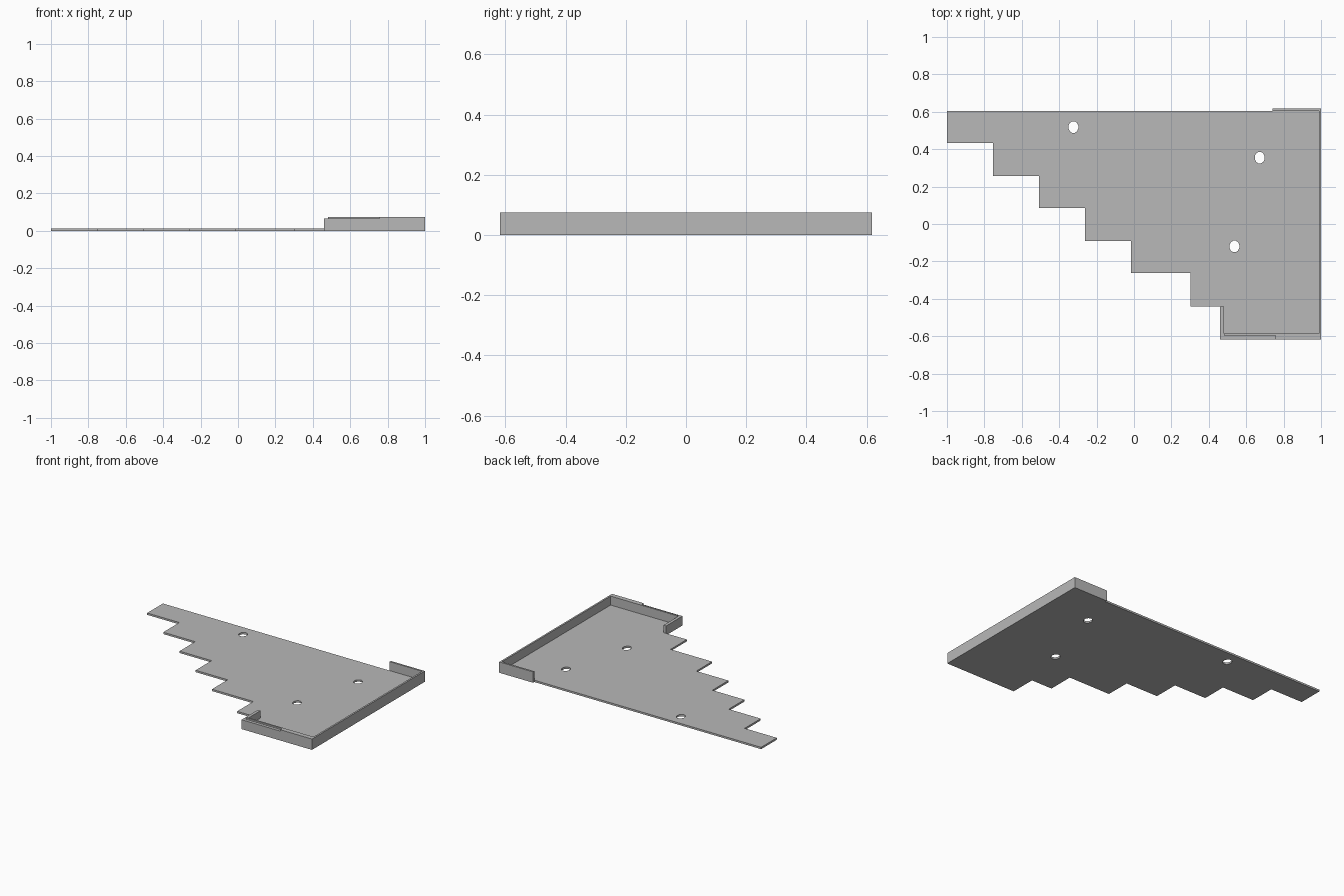
import bpy, bmesh, math

cube = bpy.data.objects.get("Cube")
if cube:
    bpy.data.objects.remove(cube, do_unlink=True)

GREY = (0.48, 0.48, 0.48, 1)
mat = bpy.data.materials.new("plain grey")
mat.use_nodes = True
mat.diffuse_color = GREY
mat.node_tree.nodes["Principled BSDF"].inputs["Base Color"].default_value = GREY


def prism(name, outline, z0, z1):
    """Extrude a flat outline from z0 up to z1."""
    bm = bmesh.new()
    face = bm.faces.new([bm.verts.new((x, y, z0)) for x, y in outline])
    top = bmesh.ops.extrude_face_region(bm, geom=[face])["geom"]
    verts = [v for v in top if isinstance(v, bmesh.types.BMVert)]
    bmesh.ops.translate(bm, verts=verts, vec=(0, 0, z1 - z0))
    bmesh.ops.recalc_face_normals(bm, faces=bm.faces)
    mesh = bpy.data.meshes.new(name)
    bm.to_mesh(mesh)
    bm.free()
    mesh.materials.append(mat)
    obj = bpy.data.objects.new(name, mesh)
    bpy.context.collection.objects.link(obj)
    return obj


def box_outline(x0, x1, y0, y1):
    return [(x0, y0), (x1, y0), (x1, y1), (x0, y1)]


THICK, LOW, HIGH = 0.013, 0.065, 0.075
BACK, FRONT, SIDE = 0.605, -0.585, 0.988
EDGE = 0.618

# Floor plate with a stepped diagonal edge
steps = [(-1, 0.433), (-0.753, 0.257), (-0.508, 0.085), (-0.262, -0.09),
         (-0.016, -0.262), (0.302, -0.44)]
outline = [(-1, BACK)]
for i, (x, y) in enumerate(steps):
    next_x = steps[i + 1][0] if i + 1 < len(steps) else 0.46
    outline += [(x, y), (next_x, y)]
outline += [(0.46, FRONT), (SIDE, FRONT), (SIDE, BACK)]
plate = prism("floor_plate", outline, 0, THICK)

# Slightly elongated bolt holes
for i, (cx, cy) in enumerate([(-0.324, 0.518), (0.672, 0.355), (0.537, -0.12)]):
    ring = []
    for k in range(12):
        a = math.tau * (k + 0.5) / 12
        ring.append((cx + 0.027 * math.cos(a), cy + 0.032 * math.sin(a)))
    cutter = prism(f"hole_cutter_{i + 1}", ring, -0.05, 0.05)
    cutter.hide_render = True
    cutter.hide_viewport = True
    cutter.display_type = 'WIRE'
    cut = plate.modifiers.new("bolt_hole", 'BOOLEAN')
    cut.operation = 'DIFFERENCE'
    cut.solver = 'EXACT'
    cut.object = cutter

# Upright rim around the square end
prism("side_wall", box_outline(SIDE, 1, -EDGE, EDGE), 0, HIGH)
prism("back_wall", box_outline(0.74, SIDE, BACK, EDGE), 0, HIGH)
prism("front_wall", box_outline(0.757, SIDE, -EDGE, FRONT), 0, HIGH)
prism("front_wall_low", box_outline(0.46, 0.757, -EDGE, FRONT), 0, LOW)
prism("front_wall_lip", box_outline(0.48, 0.757, -0.597, FRONT), LOW, HIGH)
prism("return_wall", box_outline(0.46, 0.48, FRONT, -0.44), THICK, LOW)
